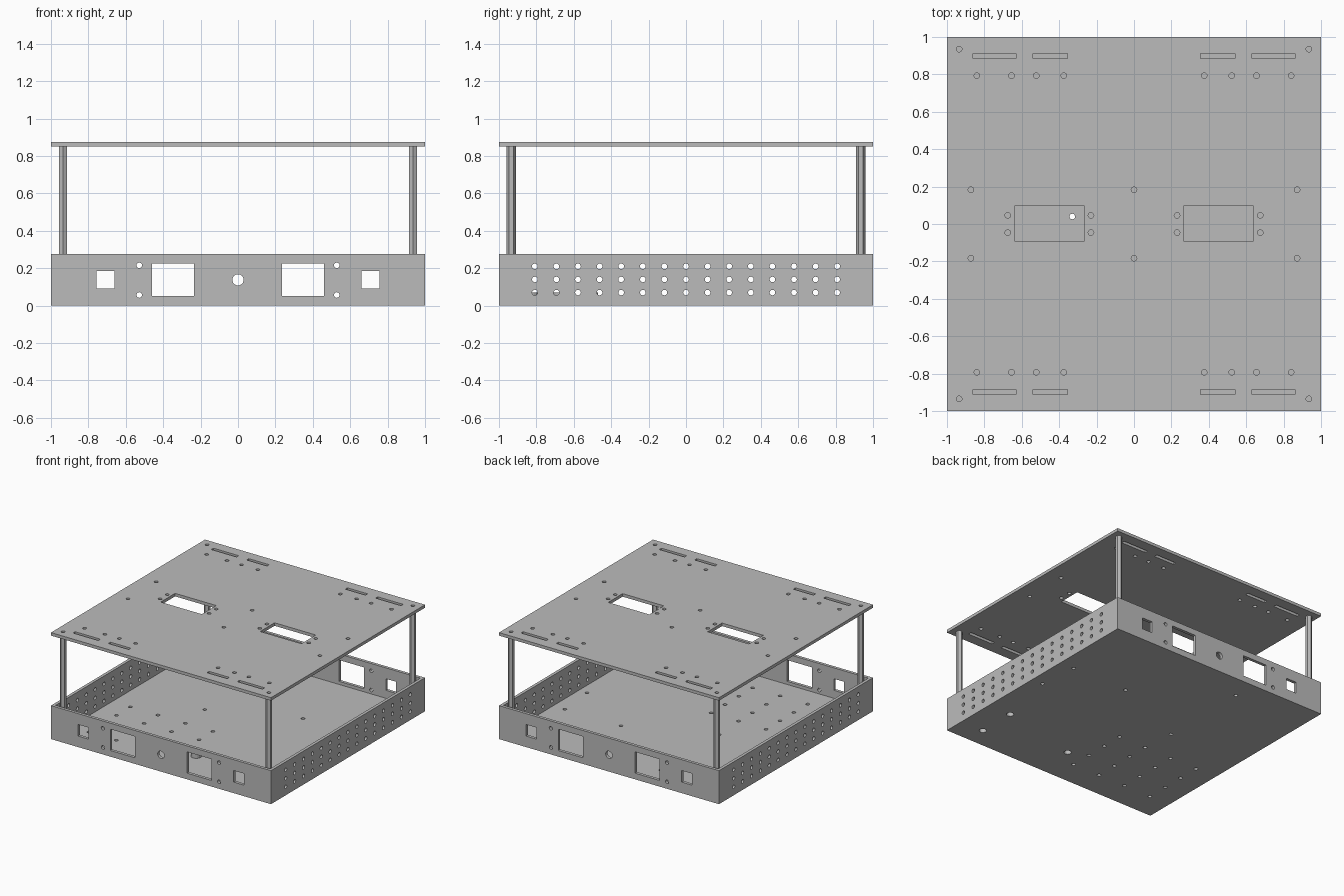
import bpy, bmesh
from math import pi
from mathutils import Matrix, Vector

cube = bpy.data.objects.get("Cube")
if cube:
    bpy.data.objects.remove(cube, do_unlink=True)

grey = bpy.data.materials.new("plain_grey")
grey.use_nodes = True
colour = (0.5, 0.5, 0.5, 1)
grey.diffuse_color = colour
grey.node_tree.nodes["Principled BSDF"].inputs["Base Color"].default_value = colour

T = 0.025          # sheet thickness
WALL = 0.275       # tray height
DECK = 0.85        # underside of the top plate
R = 0.015          # standard hole radius
TURN = {"x": Matrix.Rotation(pi / 2, 4, "Y"),
        "y": Matrix.Rotation(pi / 2, 4, "X"),
        "z": Matrix.Identity(4)}


def box(bm, centre, size):
    m = Matrix.Translation(centre) @ Matrix.Diagonal(Vector(size).to_4d())
    bmesh.ops.create_cube(bm, size=1, matrix=m)


def rod(bm, centre, radius, length, axis="z", sides=16):
    bmesh.ops.create_cone(bm, cap_ends=True, segments=sides, radius1=radius,
                          radius2=radius, depth=length,
                          matrix=Matrix.Translation(centre) @ TURN[axis])


def finish(bm, name):
    bmesh.ops.recalc_face_normals(bm, faces=bm.faces)
    mesh = bpy.data.meshes.new(name)
    bm.to_mesh(mesh)
    bm.free()
    mesh.materials.append(grey)
    ob = bpy.data.objects.new(name, mesh)
    bpy.context.collection.objects.link(ob)
    return ob


def cut(ob, bm, name):
    cutter = finish(bm, name)
    cutter.hide_render = True
    mod = ob.modifiers.new(name, "BOOLEAN")
    mod.operation, mod.solver, mod.object = "DIFFERENCE", "EXACT", cutter
    bpy.context.view_layer.objects.active = ob
    bpy.ops.object.modifier_apply(modifier=name)
    bpy.data.objects.remove(cutter, do_unlink=True)


# Open tray
bm = bmesh.new()
box(bm, (0, 0, WALL / 2), (2, 2, WALL))
tray = finish(bm, "tray")
bm = bmesh.new()
box(bm, (0, 0, T + 0.25), (2 - 2 * T, 2 - 2 * T, 0.5))
cut(tray, bm, "tray_cavity")

bm = bmesh.new()
standoffs = [(0.79, -0.83), (0.79, -0.51), (0.09, -0.67)]
# Front and back windows and holes
for y in (-1, 1):
    rod(bm, (0, y, 0.138), 0.03, 0.08, "y", 24)
    for s in (-1, 1):
        box(bm, (s * 0.708, y, 0.138), (0.095, 0.08, 0.095))
        box(bm, (s * 0.348, y, 0.138), (0.225, 0.08, 0.175))
        for z in (0.057, 0.215):
            rod(bm, (s * 0.528, y, z), R, 0.08, "y")
# Side hole grids
for x in (-1, 1):
    for i in range(-7, 8):
        for z in (0.07, 0.14, 0.21):
            rod(bm, (x, i * 0.1155, z), R, 0.08, "x")
# Floor holes
for x, y in standoffs:
    rod(bm, (x, y, 0), 0.028, 0.1)
for i in range(4):
    for j in range(4):
        rod(bm, (-0.81 + i * 0.25, -0.78 + j * 0.18, 0), R, 0.1)
for x, y in [(-0.33, 0.04), (0.36, 0.33), (0.87, 0.33), (0.9, 0), (-0.33, 0.8)]:
    rod(bm, (x, y, 0), R, 0.1)
cut(tray, bm, "tray_holes")

# Short hollow standoffs on the floor
for n, (x, y) in enumerate(standoffs, 1):
    bm = bmesh.new()
    rod(bm, (x, y, T + 0.023), 0.04, 0.046)
    tube = finish(bm, f"standoff_{n}")
    bm = bmesh.new()
    rod(bm, (x, y, T), 0.028, 0.2)
    cut(tube, bm, "standoff_bore")

# Top plate with slots, openings and screw holes
bm = bmesh.new()
box(bm, (0, 0, DECK + T / 2), (2, 2, T))
plate = finish(bm, "top_plate")
bm = bmesh.new()
for sy in (-1, 1):
    rod(bm, (0, sy * 0.183, DECK), R, 0.1)
    for sx in (-1, 1):
        for x, w in ((0.448, 0.185), (0.747, 0.23)):
            box(bm, (sx * x, sy * 0.898, DECK), (w, 0.028, 0.1))
        for x, y in [(0.935, 0.935), (0.375, 0.793), (0.523, 0.793), (0.655, 0.793),
                     (0.84, 0.793), (0.872, 0.183), (0.23, 0.046), (0.675, 0.046)]:
            rod(bm, (sx * x, sy * y, DECK), R, 0.1)
for sx in (-1, 1):
    box(bm, (sx * 0.452, 0.003, DECK), (0.375, 0.187, 0.1))
cut(plate, bm, "plate_holes")

# Hexagonal corner posts
for fb, y in (("front", -1), ("back", 1)):
    for side, x in (("right", -1), ("left", 1)):
        bm = bmesh.new()
        rod(bm, (x * 0.935, y * 0.935, (T + DECK) / 2), 0.025, DECK - T, "z", 6)
        finish(bm, f"{fb}_{side}_post")
